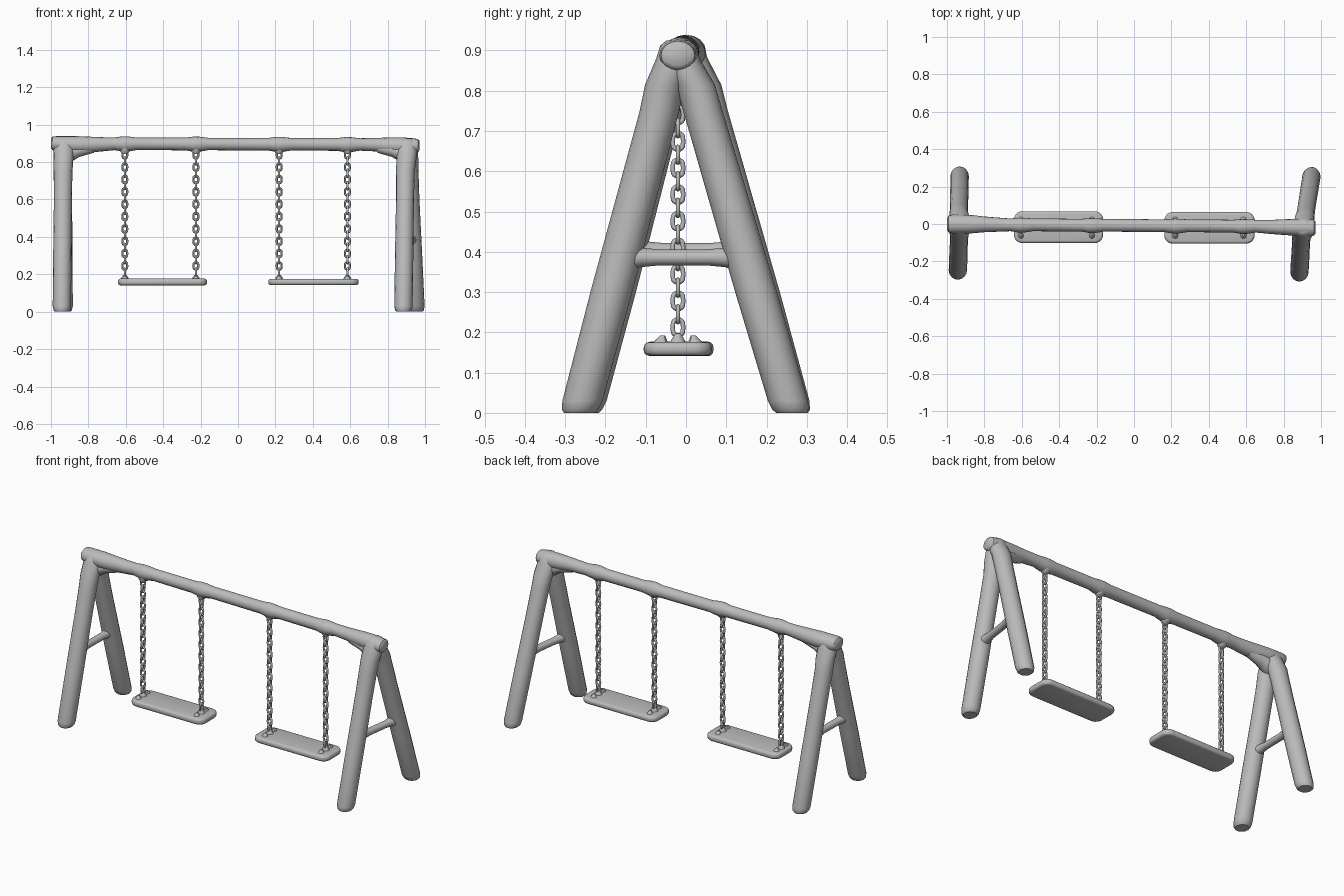
import bpy, bmesh, math
from mathutils import Vector

if "Cube" in bpy.data.objects:
    bpy.data.objects.remove(bpy.data.objects["Cube"])

grey = bpy.data.materials.new("plain_grey")
grey.diffuse_color = (0.5, 0.5, 0.5, 1)
grey.use_nodes = True
grey.node_tree.nodes["Principled BSDF"].inputs["Base Color"].default_value = grey.diffuse_color


def finish(bm, name, angle=40):
    bmesh.ops.recalc_face_normals(bm, faces=bm.faces)
    me = bpy.data.meshes.new(name)
    bm.to_mesh(me)
    bm.free()
    me.materials.append(grey)
    ob = bpy.data.objects.new(name, me)
    bpy.context.collection.objects.link(ob)
    bpy.ops.object.select_all(action='DESELECT')
    ob.select_set(True)
    bpy.context.view_layer.objects.active = ob
    bpy.ops.object.shade_smooth_by_angle(angle=math.radians(angle))
    return ob


def log(name, axis, sections, sides=16):
    """Log through (x, y, z, ra, rb) sections, each ring square to one axis."""
    u, v = [(1, 2), (0, 2), (0, 1)][axis]
    bm = bmesh.new()
    rings = []
    for x, y, z, ra, rb in sections:
        ring = []
        for i in range(sides):
            a = 2 * math.pi * i / sides
            p = Vector((x, y, z))
            p[u] += ra * math.cos(a)
            p[v] += rb * math.sin(a)
            ring.append(bm.verts.new(p))
        rings.append(ring)
    for r0, r1 in zip(rings, rings[1:]):
        for i in range(sides):
            j = (i + 1) % sides
            bm.faces.new((r0[i], r0[j], r1[j], r1[i]))
    bm.faces.new(rings[0])
    bm.faces.new(rings[-1])
    return finish(bm, name)


# top beam with thicker ends and a swelling at each hanger
beam = [(-1.0, 0, .90, .032, .026), (-.992, 0, .90, .044, .036), (-.97, 0, .897, .05, .042),
        (-.87, -.001, .893, .049, .046), (-.80, -.002, .893, .042, .043), (-.70, -.004, .896, .036, .036)]
for hx in (-.605, -.225, .22, .585):
    by = -.008 - .006 * hx
    beam += [(hx - .055, by, .896 - .003 * hx, .034, .034),
             (hx - .01, by - .002, .895 - .003 * hx, .040, .041),
             (hx + .02, by - .002, .895 - .003 * hx, .039, .040),
             (hx + .065, by, .896 - .003 * hx, .034, .033)]
beam += [(.74, -.016, .893, .038, .036), (.82, -.017, .888, .043, .044), (.88, -.018, .886, .046, .046),
         (.94, -.02, .887, .046, .040), (.963, -.02, .888, .042, .035), (.97, -.02, .888, .032, .026)]
log("top_beam", 0, beam)


# slanted legs, lightly bent near the top
def leg(name, foot, knee, top):
    (fx, fy), (kx, ky), (tx, ty) = foot, knee, top
    at = lambda z: (fx + (kx - fx) * z / .75, fy + (ky - fy) * z / .75, z)
    log(name, 2, [(fx, fy, 0, .036, .038), (*at(.008), .044, .045), (*at(.03), .049, .05),
                  (*at(.3), .049, .052), (*at(.6), .048, .05), (kx, ky, .75, .05, .049),
                  ((kx + tx) / 2, ky * .65 + ty * .35, .815, .053, .049),
                  (tx, ty, .88, .055, .046), (tx, ty, .912, .046, .036), (tx, ty, .925, .03, .02)])


leg("left_front_leg", (-.942, -.255), (-.935, -.058), (-.932, -.012))
leg("left_back_leg", (-.932, .265), (-.936, .055), (-.932, .008))
leg("right_front_leg", (.884, -.265), (.895, -.066), (.905, -.028))
leg("right_back_leg", (.95, .262), (.915, .042), (.907, -.012))


# cross bars, flared where they meet the legs
def bar(name, x0, x1, z, y0, y1):
    rows = [(0, .034), (.07, .032), (.16, .024), (.3, .020), (.7, .020), (.84, .024), (.93, .032), (1, .034)]
    log(name, 1, [(x0 + (x1 - x0) * t, y0 + (y1 - y0) * t, z, r * 1.05, r) for t, r in rows], 12)


bar("left_cross_bar", -.938, -.934, .402, -.15, .155)
bar("right_cross_bar", .89, .932, .386, -.16, .145)

# corner swellings under the beam ends
for side, x0, y in ((-1, -.90, -.002), (1, .875, -.02)):
    log("left_corner_brace" if side < 0 else "right_corner_brace", 0,
        [(x0, y, .84, .045, .045), (x0 - side * .05, y, .862, .038, .035),
         (x0 - side * .13, y, .875, .026, .025)], 12)


# hanging chain made of alternating oval links
def chain(name, cx, cy):
    bm = bmesh.new()
    around, tube, wire = 16, 6, .0058
    for k in range(20):
        cz = .212 + .033 * k
        grid = []
        for i in range(around):
            a = 2 * math.pi * i / around
            c, s = math.cos(a), math.sin(a)
            row = []
            for j in range(tube):
                b = 2 * math.pi * j / tube
                w = (.0130 + wire * math.cos(b)) * c
                h = (.0130 + wire * math.cos(b)) * s + (.007 * max(-1, min(1, 3 * s)))
                d = wire * math.sin(b)
                off = (d, w) if k % 2 == 0 else (w, d)
                row.append(bm.verts.new((cx + off[0], cy + off[1], cz + h)))
            grid.append(row)
        for i in range(around):
            for j in range(tube):
                i2, j2 = (i + 1) % around, (j + 1) % tube
                bm.faces.new((grid[i][j], grid[i2][j], grid[i2][j2], grid[i][j2]))
    finish(bm, name, 80)
    # beam hanger above and seat mount below
    log(name + "_hanger", 2, [(cx, cy + .01, .875, .032, .03), (cx, cy + .006, .857, .026, .024),
                              (cx, cy, .842, .010, .010)], 10)
    log(name + "_mount", 2, [(cx, cy, .165, .026, .022), (cx, cy, .18, .020, .018),
                             (cx, cy, .197, .008, .008)], 10)
    for dy in (-.042, .042):
        log(name + "_lug", 2, [(cx, cy + dy, .165, .022, .022), (cx, cy + dy, .18, .014, .015),
                               (cx, cy + dy * .9, .192, .006, .006)], 8)


# rounded seat boards
def seat(name, x0, x1, y0, y1, z0, z1):
    bm = bmesh.new()
    bmesh.ops.create_cube(bm, size=1)
    for v in bm.verts:
        v.co = ((x0 + x1) / 2 + v.co.x * (x1 - x0), (y0 + y1) / 2 + v.co.y * (y1 - y0),
                (z0 + z1) / 2 + v.co.z * (z1 - z0))
    upright = [e for e in bm.edges if abs(e.verts[0].co.z - e.verts[1].co.z) > .01]
    bmesh.ops.bevel(bm, geom=upright, offset=.045, segments=5, profile=.5, affect='EDGES')
    rim = [e for e in bm.edges if abs(e.verts[0].co.z - e.verts[1].co.z) < .001]
    bmesh.ops.bevel(bm, geom=rim, offset=.0135, segments=3, profile=.5, affect='EDGES')
    finish(bm, name, 35)


seat("left_seat", -.642, -.165, -.102, .068, .141, .177)
seat("right_seat", .162, .645, -.105, .064, .142, .176)
for label, x in (("left_seat_left", -.605), ("left_seat_right", -.225),
                 ("right_seat_left", .22), ("right_seat_right", .585)):
    chain(label + "_chain", x, -.02)
